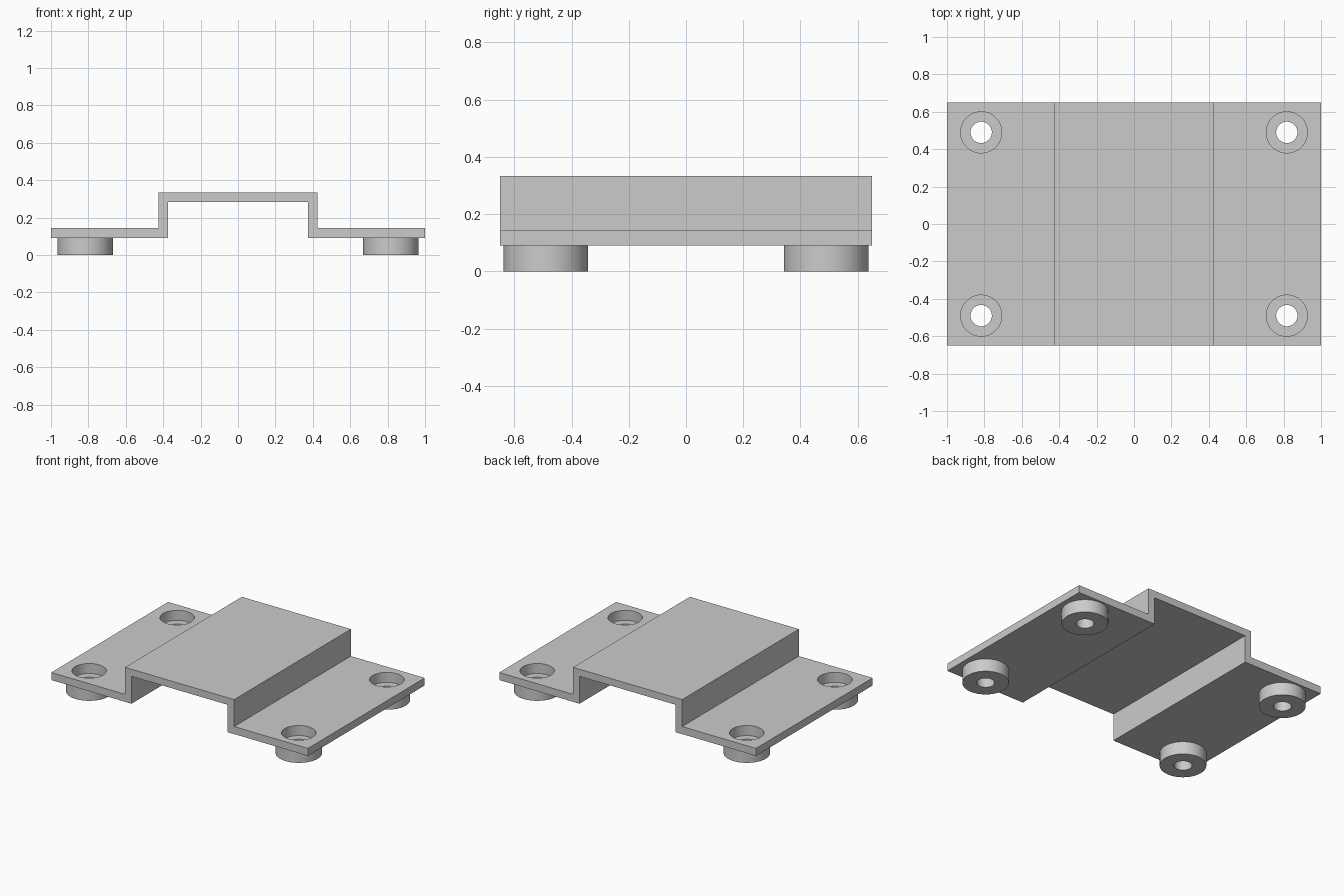
import bpy
import bmesh
import math
from mathutils import Matrix, Vector

cube = bpy.data.objects.get("Cube")
if cube:
    bpy.data.objects.remove(cube, do_unlink=True)

DEPTH = 0.65                        # half of the bracket's length
FOOT_X, FOOT_Y = 0.817, 0.49        # foot centres
FOOT_R, BORE_R, HOLE_R = 0.148, 0.11, 0.057
PLATE_Z, PLATE_TOP = 0.09, 0.143
BORE_FLOOR = 0.072
SEGMENTS = 64

grey = bpy.data.materials.new("plain grey")
grey.use_nodes = True
grey.diffuse_color = (0.6, 0.6, 0.6, 1)
grey.node_tree.nodes["Principled BSDF"].inputs["Base Color"].default_value = (0.6, 0.6, 0.6, 1)


def make_object(name, bm):
    bmesh.ops.recalc_face_normals(bm, faces=bm.faces)
    mesh = bpy.data.meshes.new(name)
    bm.to_mesh(mesh)
    bm.free()
    mesh.materials.append(grey)
    obj = bpy.data.objects.new(name, mesh)
    bpy.context.collection.objects.link(obj)
    return obj


def smooth(obj):
    bpy.ops.object.select_all(action="DESELECT")
    obj.select_set(True)
    bpy.context.view_layer.objects.active = obj
    bpy.ops.object.shade_smooth_by_angle(angle=math.radians(30))


corners = [(sx * FOOT_X, sy * FOOT_Y) for sx in (-1, 1) for sy in (-1, 1)]

# Bracket: mirrored hat-shaped profile extruded along y
half = [(0.375, 0.283), (0.375, PLATE_Z), (1, PLATE_Z),
        (1, PLATE_TOP), (0.425, PLATE_TOP), (0.425, 0.333)]
profile = half + [(-x, z) for x, z in reversed(half)]
bm = bmesh.new()
face = bm.faces.new([bm.verts.new((x, -DEPTH, z)) for x, z in profile])
extruded = bmesh.ops.extrude_face_region(bm, geom=[face])["geom"]
bmesh.ops.translate(bm, vec=(0, 2 * DEPTH, 0),
                    verts=[g for g in extruded if isinstance(g, bmesh.types.BMVert)])
bracket = make_object("bracket", bm)

# Screw-head openings through the flanges
bm = bmesh.new()
for x, y in corners:
    bmesh.ops.create_cone(bm, cap_ends=True, segments=SEGMENTS, radius1=BORE_R,
                          radius2=BORE_R, depth=0.2,
                          matrix=Matrix.Translation((x, y, PLATE_TOP)))
cutter = make_object("opening_cutter", bm)
cutter.hide_render = True
cut = bracket.modifiers.new("openings", "BOOLEAN")
cut.operation = "DIFFERENCE"
cut.solver = "EXACT"
cut.object = cutter
bpy.context.view_layer.objects.active = bracket
bpy.ops.object.modifier_apply(modifier=cut.name)
bpy.data.objects.remove(cutter, do_unlink=True)
smooth(bracket)


# Feet: turned rings with a counterbore and a narrow through hole
def make_foot(name, x, y):
    bm = bmesh.new()
    ring = [(FOOT_R, PLATE_Z), (FOOT_R, 0), (HOLE_R, 0),
            (HOLE_R, BORE_FLOOR), (BORE_R, BORE_FLOOR), (BORE_R, PLATE_Z)]
    verts = [bm.verts.new((r, 0, z)) for r, z in ring]
    edges = [bm.edges.new(pair) for pair in zip(verts, verts[1:] + verts[:1])]
    bmesh.ops.spin(bm, geom=verts + edges, cent=(0, 0, 0), axis=(0, 0, 1),
                   angle=math.tau, steps=SEGMENTS, use_merge=True)
    bmesh.ops.remove_doubles(bm, verts=bm.verts, dist=0.0001)
    # The ring hidden against the flange stays open
    bmesh.ops.recalc_face_normals(bm, faces=bm.faces)
    hidden = [f for f in bm.faces if all(v.co.z > PLATE_Z - 0.001 for v in f.verts)]
    bmesh.ops.delete(bm, geom=hidden, context="FACES")
    bmesh.ops.translate(bm, vec=Vector((x, y, 0)), verts=bm.verts)
    smooth(make_object(name, bm))


for x, y in corners:
    side = "left" if x > 0 else "right"
    end = "front" if y < 0 else "back"
    make_foot(f"{end}_{side}_foot", x, y)
